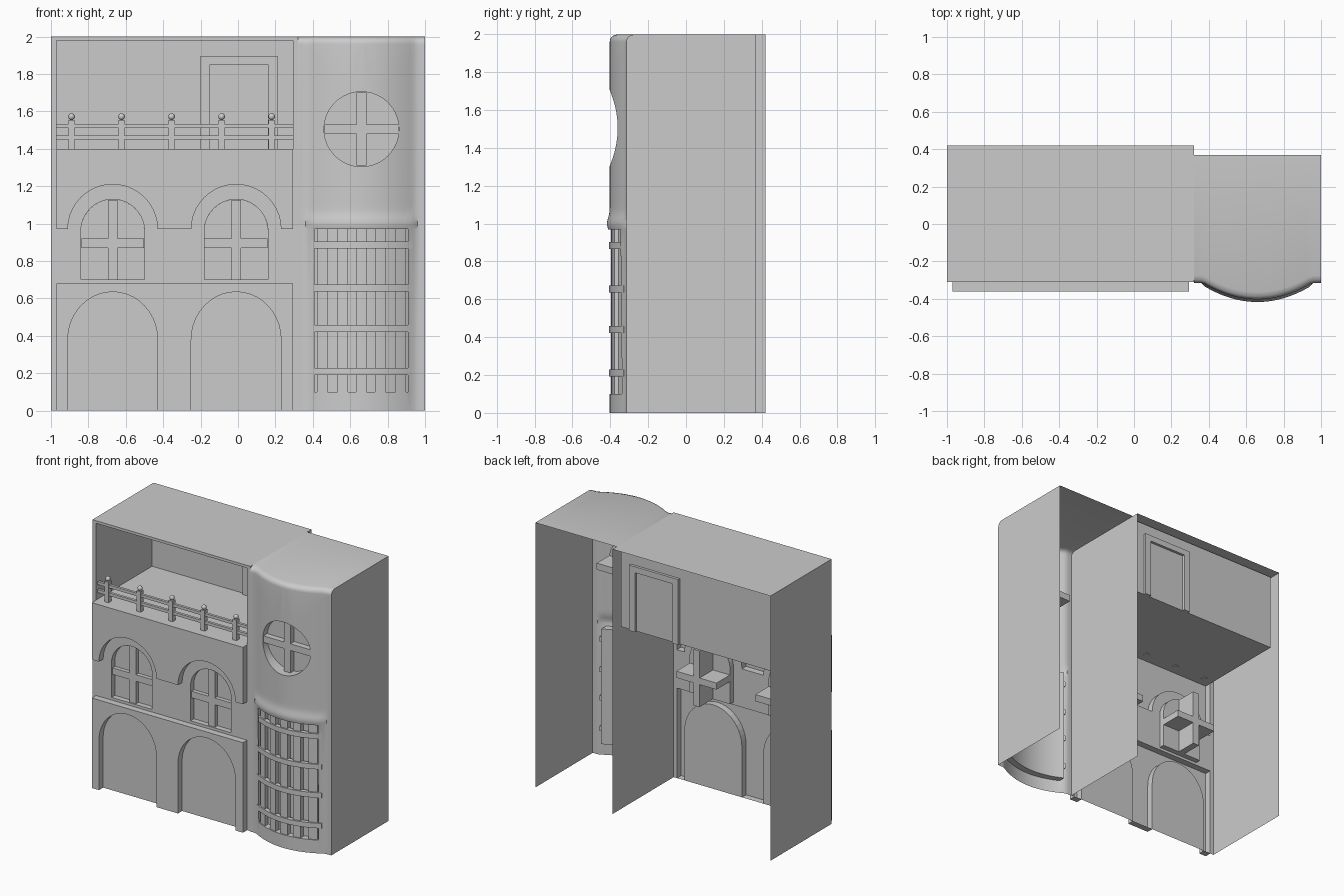
import bpy, bmesh, math
from mathutils import Vector

cube = bpy.data.objects.get("Cube")
if cube:
    bpy.data.objects.remove(cube, do_unlink=True)

stone = bpy.data.materials.new("plain grey")
stone.use_nodes = True
grey = (0.6, 0.6, 0.6, 1)
stone.diffuse_color = grey
stone.node_tree.nodes["Principled BSDF"].inputs["Base Color"].default_value = grey

WALL, RAISED = -0.31, -0.36        # main wall plane and raised panel plane
LEFT, RIGHT = -0.97, 0.293         # facade panel extent
BAYS = (-0.67, -0.01)              # centres of the two arched bays
CX = 0.66                          # tower centre


def finish(name, bm, smooth=False):
    mesh = bpy.data.meshes.new(name)
    bm.to_mesh(mesh)
    bm.free()
    mesh.materials.append(stone)
    ob = bpy.data.objects.new(name, mesh)
    bpy.context.collection.objects.link(ob)
    if smooth:
        bpy.ops.object.select_all(action='DESELECT')
        ob.select_set(True)
        bpy.context.view_layer.objects.active = ob
        bpy.ops.object.shade_smooth_by_angle(angle=math.radians(35))
    return ob


def arc(c, z, r, a0=180, a1=0, h=None, n=20):
    """Points of an arch in the x-z plane."""
    h = h or r
    angles = [math.radians(a0 + (a1 - a0) * i / n) for i in range(n + 1)]
    return [(c + r * math.cos(a), z + h * math.sin(a)) for a in angles]


def add_face(bm, outline, y):
    face = bm.faces.new([bm.verts.new((x, y, z)) for x, z in outline])
    face.normal_update()
    if face.normal.y > 0:
        face.normal_flip()


def extrude_back(bm, edges, move):
    new = bmesh.ops.extrude_edge_only(bm, edges=edges)["geom"]
    for v in new:
        if isinstance(v, bmesh.types.BMVert):
            v.co.y = move(v.co)


def panel(name, outlines, y, back=None):
    """Flat sheet facing front, with optional side walls running back."""
    bm = bmesh.new()
    for outline in outlines:
        add_face(bm, outline, y)
    if back is not None:
        extrude_back(bm, [e for e in bm.edges if e.is_boundary], lambda co: back)
    bmesh.ops.triangulate(bm, faces=[f for f in bm.faces if len(f.verts) > 4])
    return finish(name, bm)


def add_box(bm, x, y, z, open_sides=()):
    verts = bmesh.ops.create_cube(bm, size=1)["verts"]
    for v in verts:
        for i, (a, b) in enumerate((x, y, z)):
            v.co[i] = a if v.co[i] < 0 else b
    faces = list({f for v in verts for f in v.link_faces})
    for f in faces:
        f.normal_update()
    gone = [f for f in faces if any(f.normal.dot(Vector(s)) > 0.9 for s in open_sides)]
    bmesh.ops.delete(bm, geom=gone, context='FACES')


def boxes(name, items, open_sides=()):
    bm = bmesh.new()
    for item in items:
        add_box(bm, *item, open_sides)
    return finish(name, bm)


def slice_at(bm, axis, places):
    for p in places:
        co, no = Vector(), Vector()
        co[axis], no[axis] = p, 1
        geom = bm.verts[:] + bm.edges[:] + bm.faces[:]
        bmesh.ops.bisect_plane(bm, geom=geom, dist=1e-4, plane_co=co, plane_no=no)


def bulge(x):
    return -0.315 - 0.088 * max(0, 1 - ((x - CX) / 0.29) ** 2)


def tower_front(x, z):
    y = bulge(x)
    if z > 0.96 and abs(x - CX) < 0.29:      # lip above the grille
        y -= 0.015 * math.exp(-((z - 1.0) / 0.04) ** 2)
    t = min(1, max(0, (z - 1.96) / 0.04))    # rounded top edge
    return y + 0.04 * (1 - math.sqrt(1 - t * t))


COLUMNS = [CX - 0.32 + 0.02 * i for i in range(33)]

# Main block: open-backed shell, front border and balcony recess
boxes("block_shell", [((-1, 0.32), (WALL, 0.42), (0, 2))],
      [(0, -1, 0), (0, 1, 0), (0, 0, -1)])
boxes("balcony_recess", [((LEFT, RIGHT), (WALL, 0.36), (1.4, 1.98))], [(0, -1, 0)])
panel("front_border", [[(-1, 0), (LEFT, 0), (LEFT, 1.98), (RIGHT, 1.98), (RIGHT, 0),
                        (0.32, 0), (0.32, 2), (-1, 2)]], WALL)

# Ground floor: raised panel with two closed archways
doors = [[(c - 0.24, 0)] + arc(c, 0.38, 0.24, h=0.255) + [(c + 0.24, 0)] for c in BAYS]
panel("ground_floor_panel", [[(LEFT, 0)] + doors[0] + doors[1] +
      [(RIGHT, 0), (RIGHT, 0.68), (LEFT, 0.68)]], RAISED, WALL)
panel("archway_doors", doors, WALL)

# Upper band with scalloped lower edge
scallops = [p for c in BAYS for p in arc(c, 0.97, 0.24)]
panel("scalloped_band", [[(LEFT, 0.97)] + scallops +
      [(RIGHT, 0.97), (RIGHT, 1.4), (LEFT, 1.4)]], RAISED, WALL)

# Window wall, built as half bays around the openings
halves = []
edges_x = (LEFT, -0.34, RIGHT)
for i, c in enumerate(BAYS):
    for side, edge in ((-1, edges_x[i]), (1, edges_x[i + 1])):
        w = abs(edge - c)
        half = [(0, 0.68), (w, 0.68), (w, 0.97)] + arc(0, 0.97, 0.24, 0, 90)
        half += arc(0, 0.96, 0.17, 90, 0) + [(0.17, 0.7), (0, 0.7)]
        halves.append([(c + side * x, z) for x, z in half])
panel("window_wall", halves, WALL)

# Arched windows: pocket, pane and deep crossbars
for side, c in zip(("right", "left"), BAYS):
    opening = [(c - 0.17, 0.7)] + arc(c, 0.96, 0.17) + [(c + 0.17, 0.7)]
    panel(side + "_window_pane", [opening], -0.27)
    bm = bmesh.new()
    add_face(bm, opening, WALL)
    extrude_back(bm, bm.edges[:], lambda co: -0.27)
    bmesh.ops.delete(bm, geom=[f for f in bm.faces if len(f.verts) > 4],
                     context='FACES_ONLY')
    finish(side + "_window_reveal", bm)
    boxes(side + "_window_crossbars", [
        ((c - 0.026, c + 0.026), (-0.3, -0.11), (0.7, 1.125)),
        ((c - 0.168, c + 0.168), (-0.3, -0.11), (0.87, 0.92))])

# Balcony door frame and panel
boxes("balcony_door_frame", [
    ((-0.2, -0.15), (0.34, 0.38), (1.4, 1.895)),
    ((0.16, 0.21), (0.34, 0.38), (1.4, 1.895)),
    ((-0.15, 0.16), (0.34, 0.38), (1.85, 1.895))])

# Balcony railing with round finials
posts = [-0.89 + 0.2675 * i for i in range(5)]
boxes("railing_rails", [((LEFT, RIGHT), (-0.29, -0.27), (z, z + 0.022))
                        for z in (1.45, 1.51)])
boxes("railing_posts", [((x - 0.016, x + 0.016), (-0.297, -0.263), (1.395, 1.555))
                        for x in posts])
bm = bmesh.new()
for x in posts:
    ball = bmesh.ops.create_uvsphere(bm, u_segments=12, v_segments=8, radius=0.018)
    bmesh.ops.translate(bm, verts=ball["verts"], vec=(x, -0.28, 1.572))
finish("railing_finials", bm, True)

# Tower front, sides and roof as one bulged sheet with two openings
bm = bmesh.new()
half = [(0, 0), (0.34, 0), (0.34, 2), (0, 2)] + arc(0, 1.505, 0.2, 90, -90, n=32)
half += [(0, 0.97), (0.25, 0.97), (0.25, 0.1), (0, 0.1)]
for side in (-1, 1):
    add_face(bm, [(CX + side * x, z) for x, z in half], 0)
bmesh.ops.remove_doubles(bm, verts=bm.verts[:], dist=1e-5)
bmesh.ops.triangulate(bm, faces=bm.faces[:])
slice_at(bm, 0, COLUMNS)
slice_at(bm, 2, [0.97 + 0.02 * i for i in range(8)] + [1.96 + 0.008 * i for i in range(5)])
rim = [e for e in bm.edges if e.is_boundary]
holes, outer = [], []
for e in rim:
    mid = (e.verts[0].co + e.verts[1].co) / 2
    if abs(mid.x - CX) < 0.3 and 0.05 < mid.z < 1.8:
        holes.append(e)
    elif mid.z > 1.999 or mid.x > 0.999:
        outer.append(e)
for v in bm.verts:
    v.co.y = tower_front(v.co.x, v.co.z)
extrude_back(bm, outer, lambda co: 0.37)
extrude_back(bm, holes, lambda co: -0.31 if co.z > 1.2 else bulge(co.x) + 0.05)
finish("tower_shell", bm, True)

# Round tower window
panel("round_window_pane", [arc(CX, 1.505, 0.2, 0, 360, n=64)[:-1]], -0.31)
boxes("round_window_crossbars", [
    ((CX - 0.026, CX + 0.026), (-0.355, -0.16), (1.31, 1.7)),
    ((CX - 0.198, CX + 0.198), (-0.355, -0.16), (1.48, 1.53))])


def bent(name, bm):
    """Slice a flat piece and wrap it onto the tower curve."""
    slice_at(bm, 0, COLUMNS)
    for v in bm.verts:
        v.co.y += bulge(v.co.x)
    finish(name, bm, True)


# Tower grille: curved back, upright slats and curved rails
bm = bmesh.new()
add_face(bm, [(CX - 0.25, 0.1), (CX + 0.25, 0.1), (CX + 0.25, 0.97), (CX - 0.25, 0.97)], 0.05)
bent("grille_back", bm)
bm = bmesh.new()
for x in (0.45, 0.56, 0.66, 0.76, 0.87):
    add_box(bm, (x - 0.028, x + 0.028), (0.008, 0.045), (0.1, 0.97))
bent("grille_slats", bm)
bm = bmesh.new()
for z in (0.21, 0.44, 0.655, 0.885):
    add_box(bm, (0.39, 0.93), (-0.004, 0.03), (z - 0.019, z + 0.019))
bent("grille_rails", bm)
